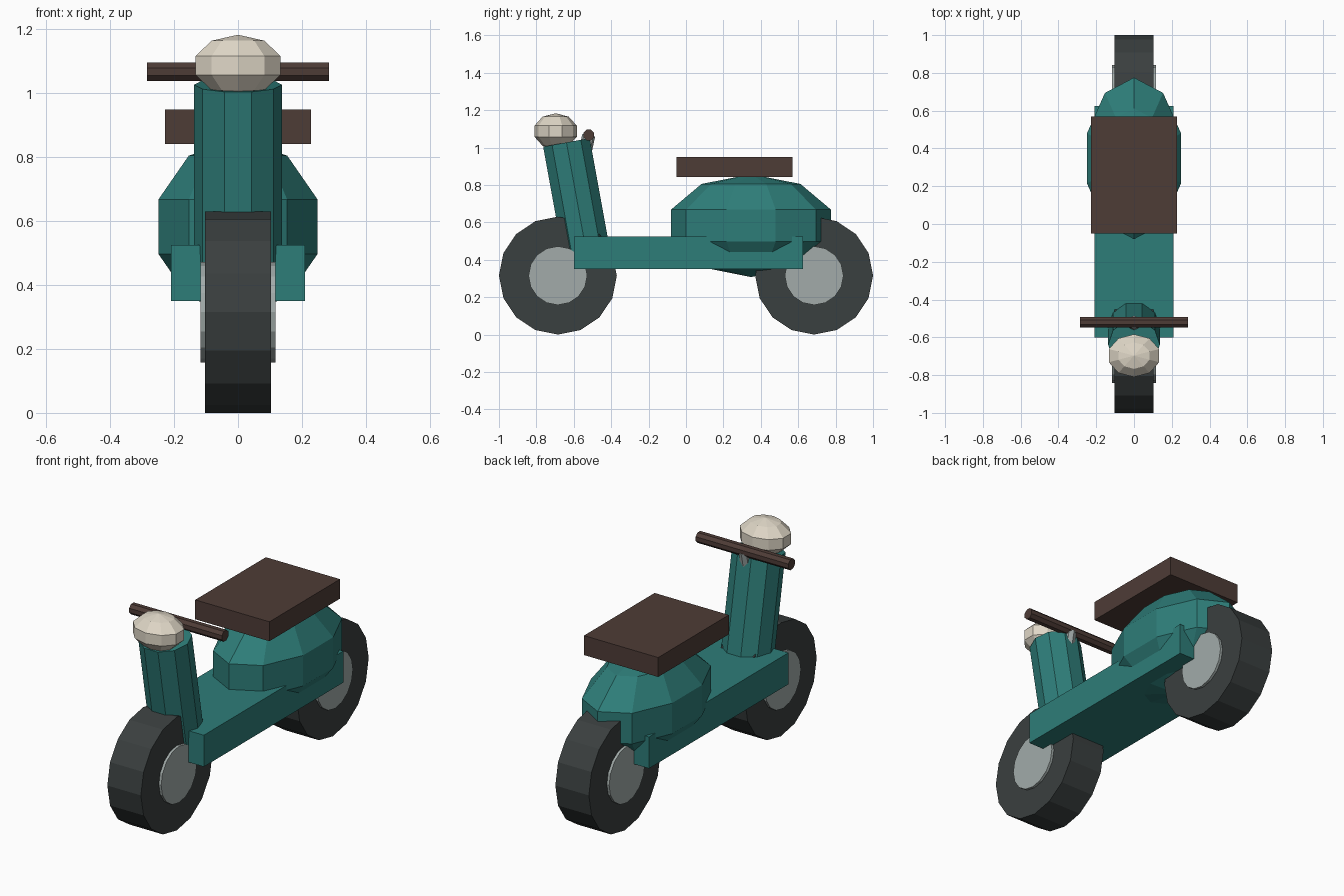
import bpy
from math import radians, pi
from mathutils import Vector

cube = bpy.data.objects.get("Cube")
if cube:
    bpy.data.objects.remove(cube, do_unlink=True)


def material(name, rgb):
    mat = bpy.data.materials.new(name)
    mat.use_nodes = True
    mat.diffuse_color = (*rgb, 1)
    mat.node_tree.nodes["Principled BSDF"].inputs["Base Color"].default_value = (*rgb, 1)
    return mat


teal = material("teal paint", (0.027, 0.205, 0.19))
rubber = material("dark rubber", (0.042, 0.05, 0.05))
metal = material("grey metal", (0.36, 0.41, 0.4))
leather = material("brown leather", (0.076, 0.045, 0.037))
cream = material("cream lamp", (0.74, 0.68, 0.57))


def finish(name, mat):
    obj = bpy.context.object
    obj.name = name
    obj.data.materials.append(mat)
    return obj


def box(name, low, high, mat):
    low, high = Vector(low), Vector(high)
    bpy.ops.mesh.primitive_cube_add(size=1, location=(low + high) / 2)
    bpy.context.object.scale = high - low
    return finish(name, mat)


def rod(name, start, end, radius, sides, mat, spin=0.0):
    """Cylinder between two points."""
    start, end = Vector(start), Vector(end)
    axis = end - start
    bpy.ops.mesh.primitive_cylinder_add(vertices=sides, radius=radius,
                                        depth=axis.length, location=(start + end) / 2)
    obj = finish(name, mat)
    for v in obj.data.vertices:
        v.co.rotate(Vector((0, 0, 1)).rotation_difference(Vector((0, 0, 1))))
    obj.rotation_euler = axis.to_track_quat("Z", "Y").to_euler()
    if spin:
        obj.rotation_euler.rotate_axis("Z", spin)
    return obj


def faceted_ball(name, centre, radii, mat):
    """Ten-sided low-poly ball with corners on the x axis."""
    bpy.ops.mesh.primitive_uv_sphere_add(segments=10, ring_count=5, radius=1, location=centre)
    bpy.context.object.scale = radii
    return finish(name, mat)


# Wheels
for label, y in (("front", -0.685), ("rear", 0.685)):
    for part, radius, half, mat in (("tyre", 0.315, 0.103, rubber), ("hub", 0.157, 0.117, metal)):
        rod(f"{label}_{part}", (-half, y, 0.315), (half, y, 0.315), radius, 16, mat)

# Body
box("floorboard", (-0.21, -0.6, 0.35), (0.21, 0.625, 0.525), teal)
faceted_ball("rear_body", (0, 0.3475, 0.5825), (0.2755, 0.45, 0.275), teal)
box("seat", (-0.228, -0.05, 0.842), (0.228, 0.57, 0.95), leather)

# Leaning ten-sided front shield, corners facing sideways
bpy.ops.mesh.primitive_cylinder_add(vertices=10, radius=0.137, depth=0.64,
                                    location=(0, -0.582, 0.712),
                                    rotation=(radians(10.3), 0, 0))
shield = finish("front_shield", teal)
for v in shield.data.vertices:
    v.co.x, v.co.y = v.co.y, -v.co.x * 0.97
shield.data.update()

# Steering
rod("steering_stem", (0, -0.685, 0.32), (0, -0.52, 1.065), 0.035, 8, metal)
rod("handlebar", (-0.285, -0.52, 1.067), (0.285, -0.52, 1.067), 0.031, 8, leather, pi / 8)
faceted_ball("headlamp", (0, -0.697, 1.087), (0.147, 0.119, 0.096), cream)
